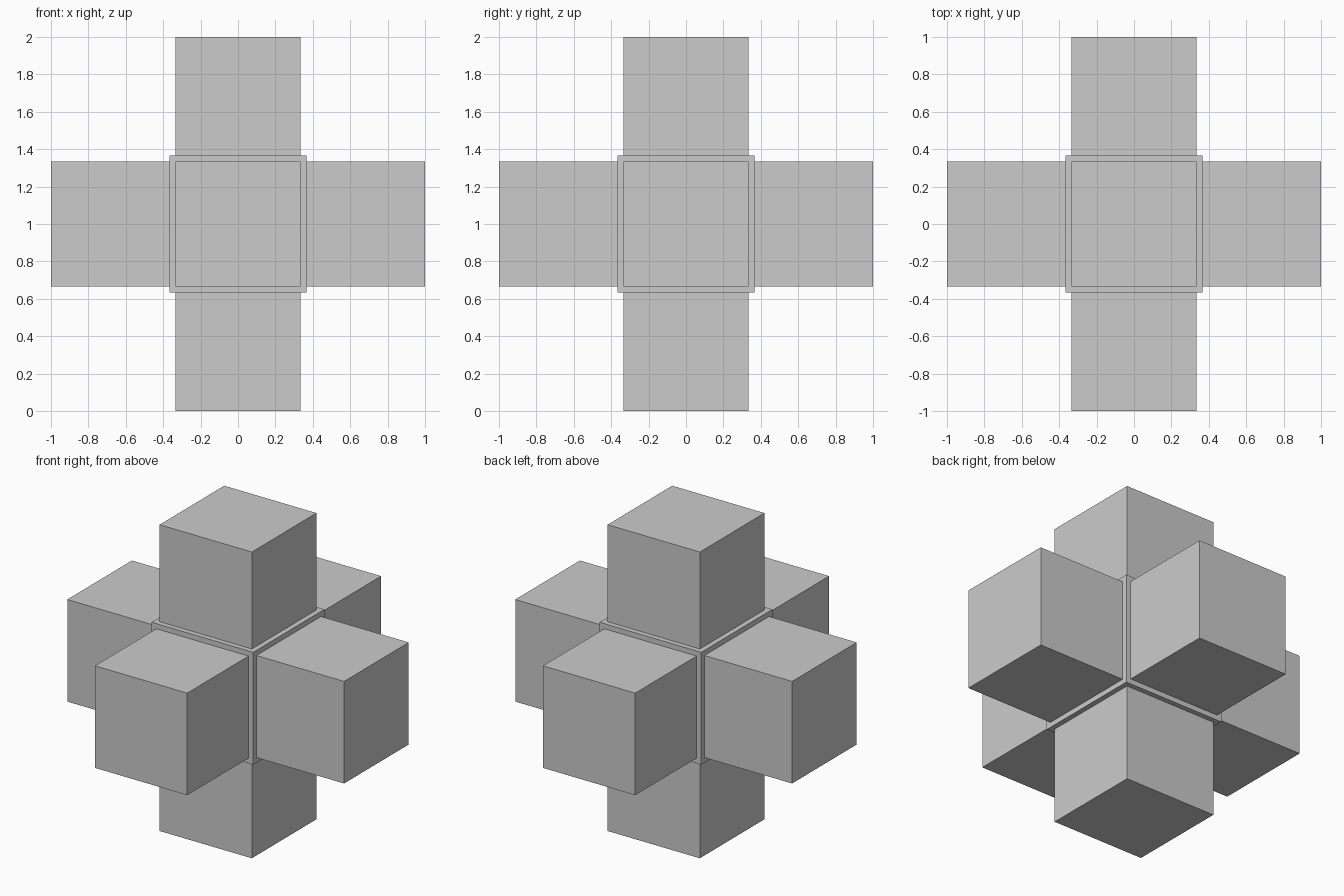
import bpy

if "Cube" in bpy.data.objects:
    bpy.data.objects.remove(bpy.data.objects["Cube"])

UNIT = 2 / 3          # edge of each outer cube
CENTRE_Z = 1.0


def cube(name, size, offset):
    x, y, z = offset
    bpy.ops.mesh.primitive_cube_add(size=size, location=(x, y, z + CENTRE_Z))
    bpy.context.object.name = name


# Slightly larger central core
cube("core", 0.734, (0, 0, 0))

# Six outer cubes, one on each face of the core
directions = {
    "right_cube": (1, 0, 0), "left_cube": (-1, 0, 0),
    "back_cube": (0, 1, 0), "front_cube": (0, -1, 0),
    "top_cube": (0, 0, 1), "bottom_cube": (0, 0, -1),
}
for name, d in directions.items():
    cube(name, UNIT, [UNIT * c for c in d])
